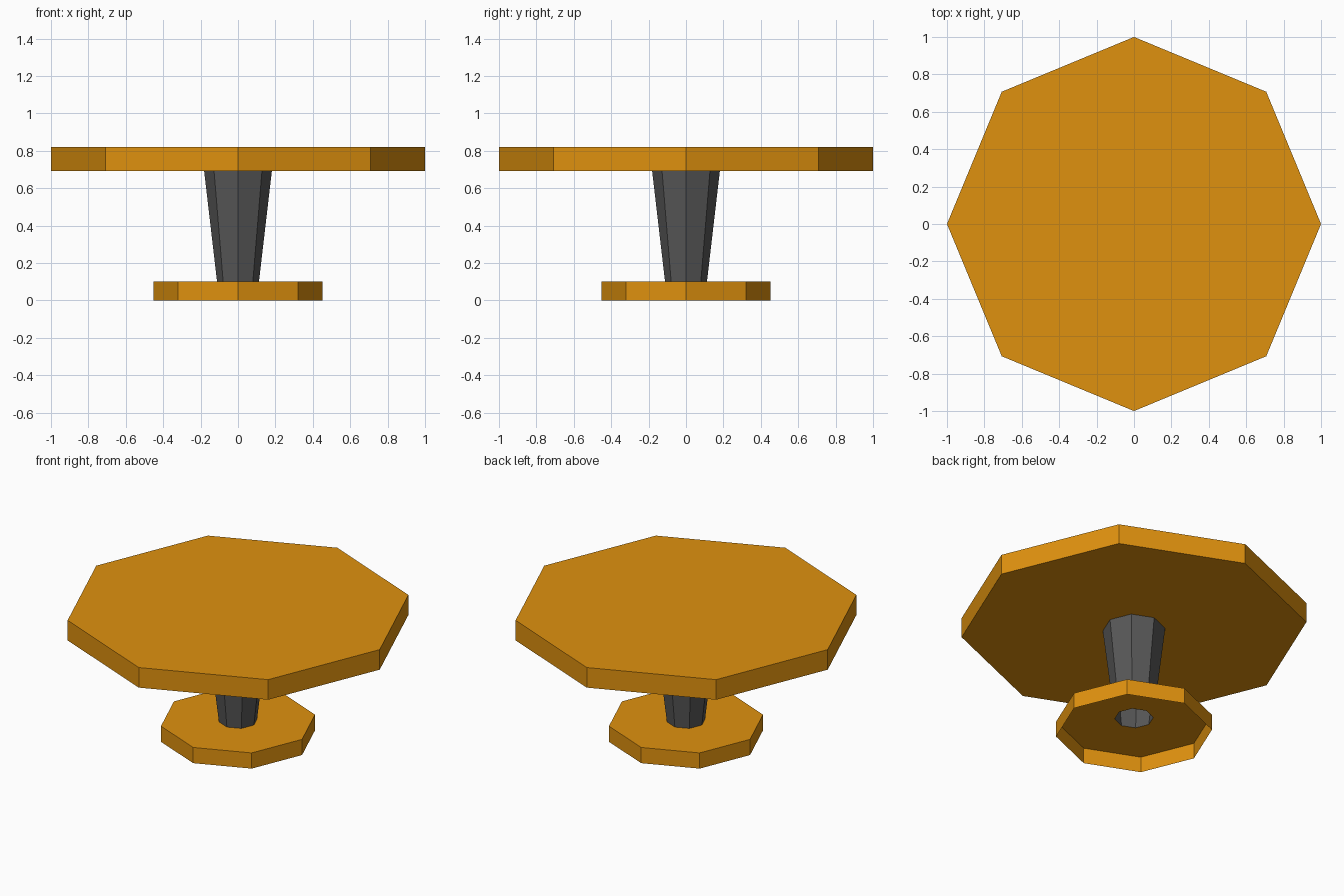
import bpy
import bmesh
import math

if "Cube" in bpy.data.objects:
    bpy.data.objects.remove(bpy.data.objects["Cube"])

SIDES = 8


def material(name, color):
    mat = bpy.data.materials.new(name)
    mat.diffuse_color = (*color, 1.0)
    mat.use_nodes = True
    mat.node_tree.nodes["Principled BSDF"].inputs["Base Color"].default_value = mat.diffuse_color
    return mat


def lathe(name, profile, mat):
    """Revolve (radius, z) points into an eight-sided shell; radius 0 closes it with a flat cap."""
    bm = bmesh.new()
    previous = None
    for radius, z in profile:
        if radius == 0:
            bm.faces.new(previous)
            continue
        ring = [bm.verts.new((radius * math.cos(math.tau * i / SIDES),
                              radius * math.sin(math.tau * i / SIDES), z))
                for i in range(SIDES)]
        if previous:
            for i in range(SIDES):
                j = (i + 1) % SIDES
                bm.faces.new((previous[i], previous[j], ring[j], ring[i]))
        previous = ring
    mesh = bpy.data.meshes.new(name)
    bm.to_mesh(mesh)
    bm.free()
    mesh.materials.append(mat)
    obj = bpy.data.objects.new(name, mesh)
    bpy.context.collection.objects.link(obj)
    return obj


wood = material("orange wood", (0.74, 0.285, 0.0045))
metal = material("dark grey", (0.098, 0.098, 0.098))

# Foot: hollow underneath, with an opening where the column starts
lathe("foot", [(0.452, 0.0), (0.452, 0.10), (0.112, 0.10)], wood)

# Column: open tube flaring upwards
lathe("column", [(0.112, 0.10), (0.181, 0.691)], metal)

# Table top: slab whose underside meets the column
lathe("table_top", [(0.181, 0.691), (1.0, 0.691), (1.0, 0.819), (0, 0.819)], wood)
